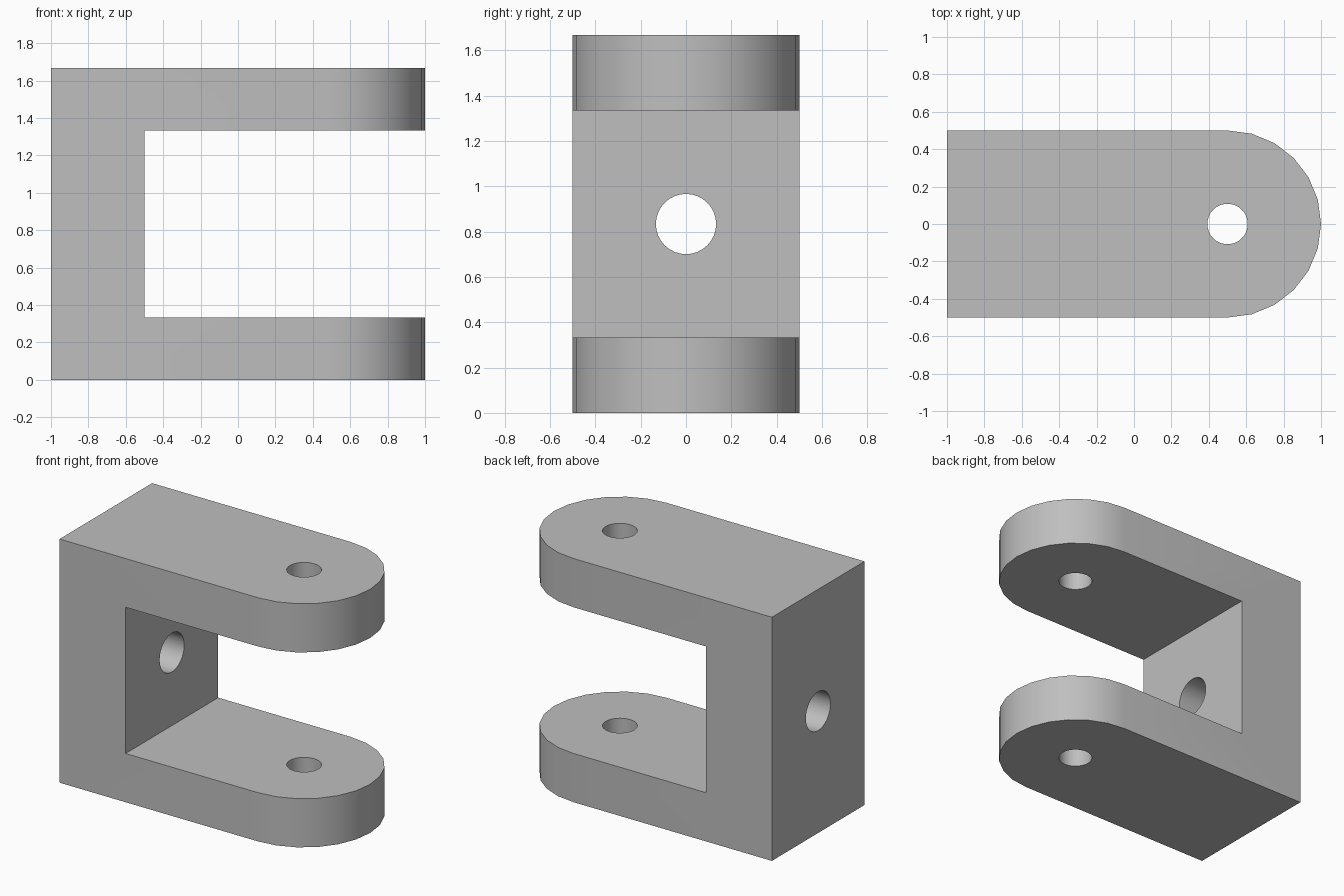
import bpy
import bmesh
from math import pi, sin, cos, radians
from mathutils import Vector

cube = bpy.data.objects.get("Cube")
if cube:
    bpy.data.objects.remove(cube, do_unlink=True)

HEIGHT = 5 / 3        # overall height
ARM = 1 / 3           # arm thickness
HALF = 0.5            # half width, also the tip radius

# One plain grey for the whole part
GREY = (0.52, 0.52, 0.52, 1)
metal = bpy.data.materials.new("plain_grey")
metal.use_nodes = True
metal.diffuse_color = GREY
metal.node_tree.nodes["Principled BSDF"].inputs["Base Color"].default_value = GREY


def prism(name, outline, extrude):
    """Solid made by extruding a closed outline along a vector."""
    bm = bmesh.new()
    face = bm.faces.new([bm.verts.new(p) for p in outline])
    moved = bmesh.ops.extrude_face_region(bm, geom=[face])["geom"]
    verts = [v for v in moved if isinstance(v, bmesh.types.BMVert)]
    bmesh.ops.translate(bm, verts=verts, vec=Vector(extrude))
    bmesh.ops.recalc_face_normals(bm, faces=bm.faces)
    mesh = bpy.data.meshes.new(name)
    bm.to_mesh(mesh)
    bm.free()
    mesh.materials.append(metal)
    obj = bpy.data.objects.new(name, mesh)
    bpy.context.collection.objects.link(obj)
    return obj


def drill(name, radius, location, axis_turn):
    bpy.ops.mesh.primitive_cylinder_add(
        vertices=32, radius=radius, depth=3, location=location,
        rotation=(0, axis_turn, 0))
    obj = bpy.context.object
    obj.name = name
    obj.data.materials.append(metal)
    return obj


def cut(target, cutter):
    mod = target.modifiers.new(cutter.name, "BOOLEAN")
    mod.operation = "DIFFERENCE"
    mod.solver = "EXACT"
    mod.object = cutter
    bpy.context.view_layer.objects.active = target
    bpy.ops.object.modifier_apply(modifier=mod.name)
    bpy.data.objects.remove(cutter, do_unlink=True)


# Body: plan with a square back and a round tip, extruded upward
tip = [(HALF + HALF * cos(a), HALF * sin(a), 0)
       for a in (radians(15 * i - 90) for i in range(13))]
clevis = prism("clevis_bracket", [(-1, -HALF, 0)] + tip + [(-1, HALF, 0)],
               (0, 0, HEIGHT))

# Slot between the two arms
slot = prism("slot_cutter",
             [(-0.5, -1, ARM), (2, -1, ARM),
              (2, -1, HEIGHT - ARM), (-0.5, -1, HEIGHT - ARM)], (0, 2, 0))
cut(clevis, slot)

# Pin hole through both arms, mounting hole through the back wall
cut(clevis, drill("pin_hole", 0.108, (HALF, 0, HEIGHT / 2), 0))
cut(clevis, drill("mounting_hole", 0.133, (-1, 0, HEIGHT / 2), pi / 2))

# Smooth round walls, crisp edges
bpy.ops.object.select_all(action="DESELECT")
clevis.select_set(True)
bpy.context.view_layer.objects.active = clevis
bpy.ops.object.shade_smooth_by_angle(angle=radians(30))
